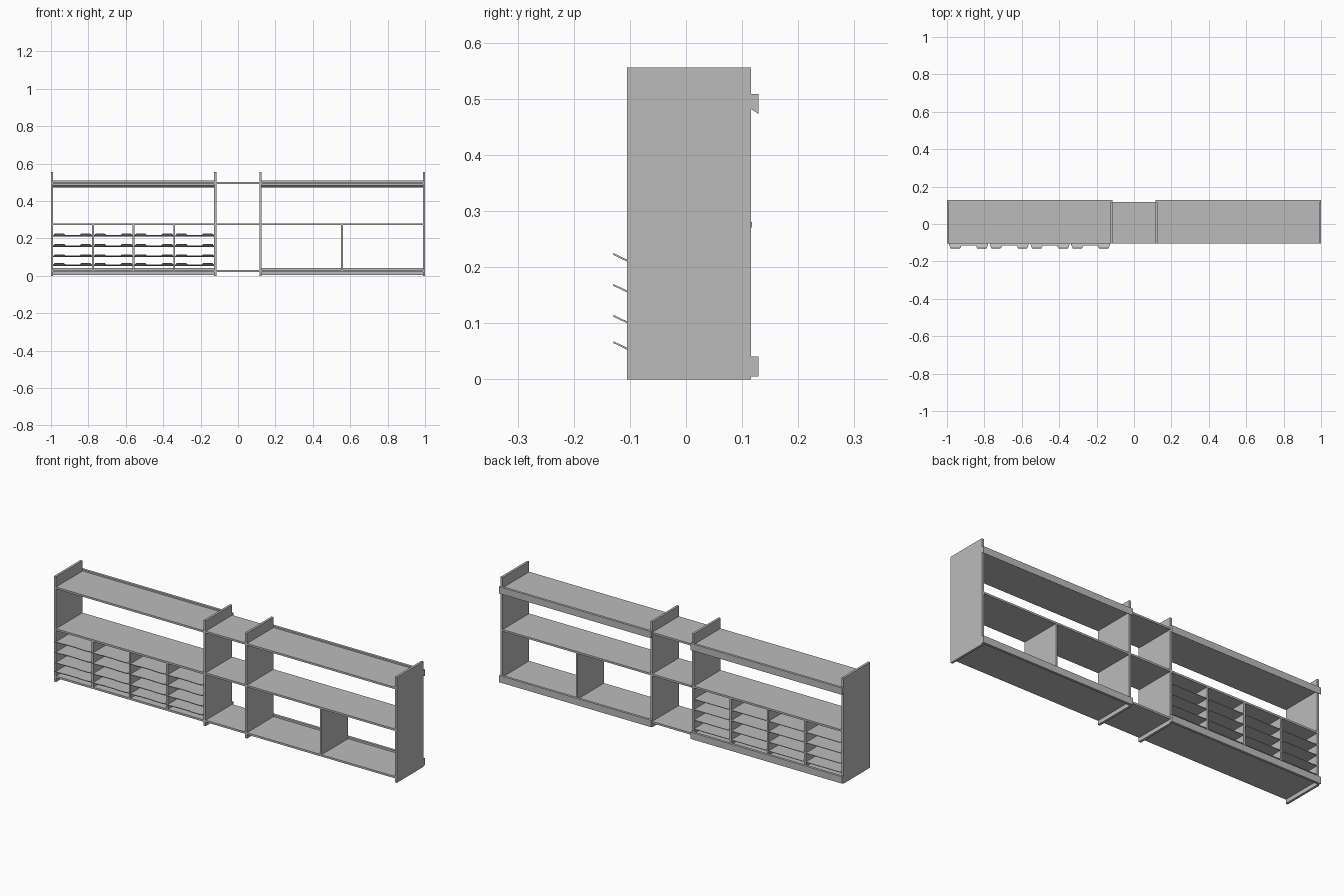
import bpy
import bmesh

cube = bpy.data.objects.get("Cube")
if cube:
    bpy.data.objects.remove(cube, do_unlink=True)

grey = bpy.data.materials.new("neutral_grey")
grey.use_nodes = True
grey.diffuse_color = (0.5, 0.5, 0.5, 1)
grey.node_tree.nodes["Principled BSDF"].inputs["Base Color"].default_value = (0.5, 0.5, 0.5, 1)

FRONT, BACK, RAIL_BACK = -0.105, 0.116, 0.129
PANEL, BOARD, SHEET = 0.012, 0.010, 0.003


def prism(name, profile, offset):
    """Extrude a flat outline along an offset into a closed solid."""
    bm = bmesh.new()
    face = bm.faces.new([bm.verts.new(p) for p in profile])
    result = bmesh.ops.extrude_face_region(bm, geom=[face], use_keep_orig=True)
    moved = [g for g in result["geom"] if isinstance(g, bmesh.types.BMVert)]
    bmesh.ops.translate(bm, verts=moved, vec=offset)
    bmesh.ops.recalc_face_normals(bm, faces=bm.faces)
    mesh = bpy.data.meshes.new(name)
    bm.to_mesh(mesh)
    bm.free()
    mesh.materials.append(grey)
    obj = bpy.data.objects.new(name, mesh)
    bpy.context.collection.objects.link(obj)
    return obj


def box(name, x0, x1, y0, y1, z0, z1):
    outline = [(x0, y0, z0), (x1, y0, z0), (x1, y1, z0), (x0, y1, z0)]
    return prism(name, outline, (0, 0, z1 - z0))


# Upright side panels
panel_starts = [-1, -0.128, 0.114, 1 - PANEL]
for x in panel_starts:
    box("side_panel", x, x + PANEL, FRONT, BACK, 0, 0.556)

# Long shelves in the three bays
shelf_levels = {"bottom_shelf": 0.021, "middle_shelf": 0.271, "top_shelf": 0.491}
for i, bay in enumerate(("right", "centre", "left")):
    x0, x1 = panel_starts[i] + PANEL, panel_starts[i + 1]
    shift = 0.002 if bay == "centre" else 0
    for name, z in shelf_levels.items():
        box(f"{bay}_{name}", x0, x1, FRONT + shift, BACK + shift, z, z + BOARD)

# Wall rails behind the two wide bays, the upper one with a sloped underside
for side, i in (("right", 0), ("left", 2)):
    x0, x1 = panel_starts[i], panel_starts[i + 1] + PANEL
    box(f"{side}_lower_rail", x0, x1, BACK, RAIL_BACK, 0.005, 0.041)
    cleat = [(x0, BACK, 0.482), (x0, RAIL_BACK, 0.473),
             (x0, RAIL_BACK, 0.509), (x0, BACK, 0.509)]
    prism(f"{side}_upper_cleat", cleat, (x1 - x0, 0, 0))

# Vertical dividers under the middle shelf
div_z = (shelf_levels["bottom_shelf"] + BOARD, shelf_levels["middle_shelf"])
box("left_divider", 0.551, 0.561, FRONT, BACK, *div_z)
start, end, columns = panel_starts[0] + PANEL, panel_starts[1], 4
width = (end - start - (columns - 1) * BOARD) / columns
for c in range(1, columns):
    x = start + c * (width + BOARD) - BOARD
    box("tray_divider", x, x + BOARD, FRONT, BACK, *div_z)

# Thin paper trays with upturned, notched front lips
for c in range(columns):
    x0 = start + c * (width + BOARD)
    x1 = x0 + width
    mid = (x0 + x1) / 2
    for z in (0.053, 0.100, 0.155, 0.210):
        box("tray_sheet", x0, x1, FRONT, BACK, z, z + SHEET)
        # Half of the lip outline as (distance from middle, share of lip depth)
        half = [(width / 2, 0), (width / 2, 0.25), (width / 2 - 0.008, 1),
                (0.046, 1), (0.038, 0.4)]
        outline = [(-d, s) for d, s in half] + [(d, s) for d, s in reversed(half)]
        lip = [(mid + d, FRONT - 0.025 * s, z + 0.012 * s) for d, s in outline]
        prism("tray_lip", lip, (0, 0.001, SHEET))
